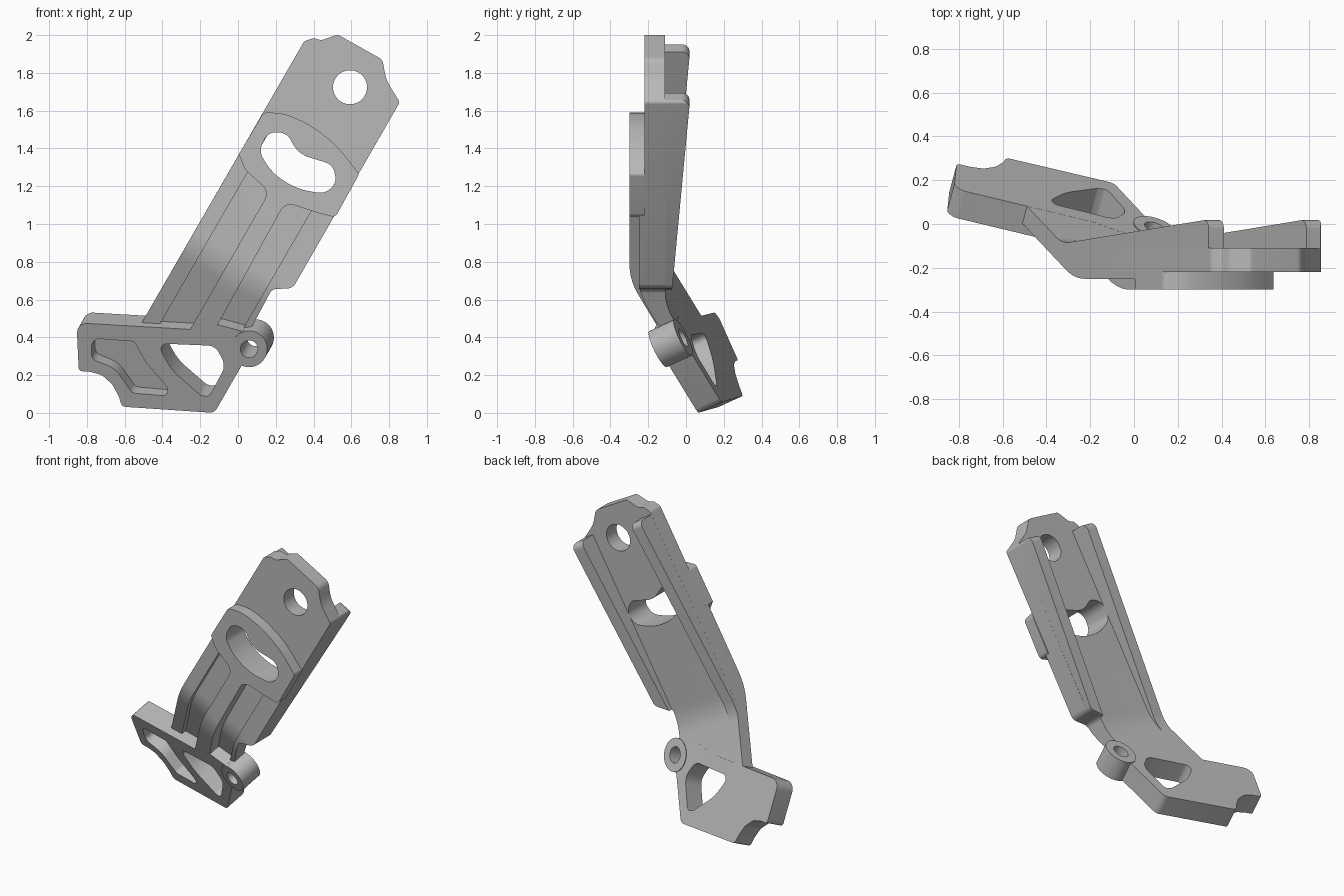
import bpy, bmesh, math
from mathutils import Vector

if "Cube" in bpy.data.objects:
    bpy.data.objects.remove(bpy.data.objects["Cube"])

# Arm axis u leans 60 degrees in the xz plane, v runs across it, w is depth (y)
CU, SU = 0.5, 0.866
BEND = math.radians(28)
N = Vector((CU * math.sin(BEND), math.cos(BEND), SU * math.sin(BEND)))  # foot normal, backwards

grey = bpy.data.materials.new("grey_metal")
grey.diffuse_color = (0.48, 0.48, 0.48, 1)
grey.use_nodes = True
grey.node_tree.nodes["Principled BSDF"].inputs["Base Color"].default_value = grey.diffuse_color


def fillet(pts, seg=8):
    """Round the polygon corners that carry a radius as third value."""
    out = []
    n = len(pts)
    for i, p in enumerate(pts):
        c = Vector(p[:2])
        if len(p) < 3:
            out.append(c)
            continue
        a = Vector(pts[i - 1][:2]) - c
        b = Vector(pts[(i + 1) % n][:2]) - c
        half = a.angle(b) / 2
        t = min(p[2] / math.tan(half), 0.48 * a.length, 0.48 * b.length)
        a, b = a.normalized() * t, b.normalized() * t
        r = t * math.tan(half)
        mid = c + (a + b).normalized() * (r / math.sin(half))
        s, e = c + a - mid, c + b - mid
        sweep = s.angle(e)
        for k in range(seg + 1):
            f = k / seg
            out.append(mid + (s * math.sin((1 - f) * sweep) + e * math.sin(f * sweep)) / math.sin(sweep))
    return out


def front(p, d):            # outline seen from the front, depth along y
    return Vector((p[0], d, p[1]))


def foot(p, d):             # outline on the tilted foot plane, depth along its normal
    u = CU * p[0] + SU * p[1]
    return Vector((p[0], 0.03 - math.tan(BEND) * u, p[1])) + N * d


def side(p, v):             # side profile (u, w) swept across the arm
    return Vector((CU * p[0] + SU * v, p[1], SU * p[0] - CU * v))


def prism(name, pts, d0, d1, frame):
    pts = fillet(pts)
    bm = bmesh.new()
    lo = [bm.verts.new(frame(p, d0)) for p in pts]
    hi = [bm.verts.new(frame(p, d1)) for p in pts]
    bm.faces.new(lo)
    bm.faces.new(hi[::-1])
    for i in range(len(pts)):
        j = (i + 1) % len(pts)
        bm.faces.new((lo[j], lo[i], hi[i], hi[j]))
    bmesh.ops.recalc_face_normals(bm, faces=bm.faces[:])
    me = bpy.data.meshes.new(name)
    bm.to_mesh(me)
    bm.free()
    ob = bpy.data.objects.new(name, me)
    bpy.context.collection.objects.link(ob)
    me.materials.append(grey)
    return ob


def activate(ob):
    bpy.ops.object.select_all(action='DESELECT')
    ob.select_set(True)
    bpy.context.view_layer.objects.active = ob


def boolean(ob, tool, op):
    m = ob.modifiers.new("cut", 'BOOLEAN')
    m.object, m.operation, m.solver = tool, op, 'EXACT'
    activate(ob)
    bpy.ops.object.modifier_apply(modifier=m.name)


def circle(x, z, r, n=40):
    return [(x + r * math.cos(2 * math.pi * k / n), z + r * math.sin(2 * math.pi * k / n)) for k in range(n)]


def bent(d, r):
    """Bent line lying d behind the foremost surface: top, corner, bottom."""
    t = math.tan(BEND)
    low = 0.03 + d / math.cos(BEND)
    return [(2.3, d - 0.30), ((low - d + 0.30) / t, d - 0.30, r), (-0.1, low + 0.1 * t)]


# Cutters
arm_outline = prism("arm_outline", [
    (-0.537, 0.43), (0.35, 1.967, 0.03), (0.40, 1.985, 0.03), (0.44, 1.972, 0.05),
    (0.49, 1.99, 0.05), (0.53, 2.002, 0.03), (0.765, 1.87, 0.05), (0.785, 1.76, 0.2),
    (0.857, 1.645, 0.02), (0.29, 0.66, 0.05), (0.18, 0.655, 0.04), (0.06, 0.43)], -0.7, 0.7, front)
slot = prism("slot_cutter", [
    (0.11, 1.385, 0.08), (0.16, 1.49, 0.07), (0.26, 1.48, 0.07), (0.32, 1.37, 0.2),
    (0.50, 1.315, 0.07), (0.525, 1.22, 0.07), (0.46, 1.16, 0.08), (0.31, 1.185, 0.4),
    (0.18, 1.27, 0.4)], -0.7, 0.7, front)
bolt = prism("bolt_cutter", circle(0.593, 1.724, 0.09), -0.7, 0.7, front)
pivot = prism("pivot_cutter", circle(0.06, 0.34, 0.046), -0.2, 0.4, foot)
window = prism("window_cutter", [
    (-0.43, 0.368, 0.03), (-0.12, 0.355, 0.07), (-0.065, 0.25, 0.08), (-0.155, 0.082, 0.03),
    (-0.20, 0.095, 0.03), (-0.35, 0.225, 0.3)], -0.2, 0.4, foot)
pocket = prism("pocket_cutter", [
    (-0.775, 0.395, 0.04), (-0.55, 0.378, 0.02), (-0.49, 0.27, 0.2), (-0.37, 0.13, 0.03),
    (-0.38, 0.09, 0.02), (-0.56, 0.105, 0.04), (-0.65, 0.235, 0.15), (-0.775, 0.285, 0.04)],
    -0.2, 0.08, foot)

# Main bent plate
plate = prism("arm_plate", bent(0.08, 0.34) + [(-0.1, 0.2412), (0.5605, -0.11, 0.35), (2.3, -0.11)],
              -0.9, 0.1, side)
for tool, op in ((arm_outline, 'INTERSECT'), (slot, 'DIFFERENCE'), (bolt, 'DIFFERENCE'), (pivot, 'DIFFERENCE')):
    boolean(plate, tool, op)

# Raised front pad running down into the middle rib
pad_outline = prism("pad_outline", [
    (0.005, 1.37), (0.135, 1.59, 0.03), (0.24, 1.588, 0.6), (0.38, 1.528, 0.6), (0.52, 1.42, 0.6),
    (0.642, 1.265, 0.02), (0.515, 1.035, 0.03), (0.42, 1.06, 0.1), (0.25, 1.115, 0.06),
    (-0.127, 0.43), (-0.26, 0.43), (0.165, 1.17, 0.06), (0.035, 1.29, 0.08)], -0.7, 0.7, front)
pad = prism("front_pad_and_rib", bent(0, 0.42) + bent(0.08, 0.34)[::-1], -0.9, 0.1, side)
boolean(pad, pad_outline, 'INTERSECT')
boolean(pad, slot, 'DIFFERENCE')

# Low front strips and tall tapered back flanges on both edges of the arm
parts = [plate, pad]
for label, v0, v1, f0, f1, top in (("left", -0.68, -0.593, -0.68, -0.60, 1.19),
                                   ("right", -0.20, -0.079, -0.165, -0.08, 1.17)):
    a, b = bent(0.05, 0.37), bent(0.08, 0.34)[::-1]
    a[0], b[-1] = (top, a[0][1]), (top, b[-1][1])
    strip = prism(label + "_front_strip", a + b, v0, v1, side)
    flange = prism(label + "_back_flange", [
        (1.86, -0.13), (1.86, 0.021, 0.04), (0.52, -0.089, 0.25), (0.36, -0.006), (0.36, -0.03),
        (0.62, -0.13)], f0, f1, side)
    for ob in (strip, flange):
        if ob is strip or label == "right":
            boolean(ob, arm_outline, 'INTERSECT')
        parts.append(ob)

# Tilted foot bracket with window, shallow pocket and corner notch
bracket = prism("foot_bracket", [
    (-0.855, 0.477, 0.05), (-0.22, 0.44), (-0.10, 0.465), (0.03, 0.43), (0.03, 0.27),
    (-0.125, 0.0, 0.04), (-0.615, 0.033, 0.03), (-0.63, 0.085, 0.02), (-0.665, 0.15, 0.06),
    (-0.72, 0.2, 0.06), (-0.78, 0.217, 0.05), (-0.843, 0.222, 0.02)], 0, 0.14, foot)
for tool in (window, pocket, pivot):
    boolean(bracket, tool, 'DIFFERENCE')

# Pivot boss at the side of the foot
boss = prism("pivot_boss", circle(0.06, 0.34, 0.096), -0.005, 0.145, foot)
boolean(boss, pivot, 'DIFFERENCE')
parts += [bracket, boss]

for ob in (arm_outline, pad_outline, slot, bolt, pivot, window, pocket):
    bpy.data.objects.remove(ob)
for ob in parts:
    activate(ob)
    bpy.ops.object.shade_smooth_by_angle(angle=math.radians(25))
